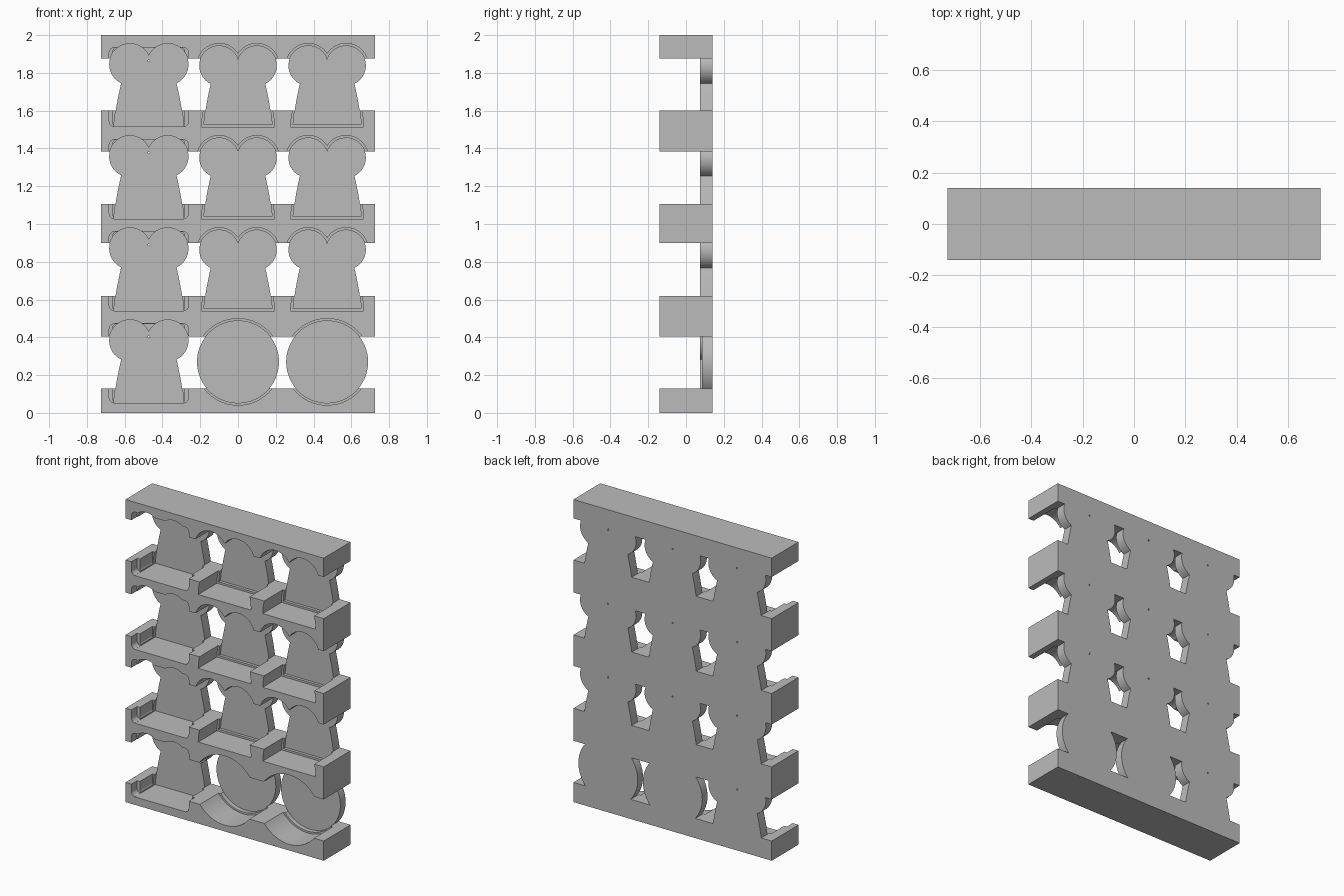
import bpy, bmesh, math

if "Cube" in bpy.data.objects:
    bpy.data.objects.remove(bpy.data.objects["Cube"])

HALF_W, HALF_D = 0.725, 0.14
PLATE_Y, STEP_Y, FRONT = 0.075, 0.055, -0.2
ROW = 0.4875

grey = bpy.data.materials.new("plain_grey")
grey.use_nodes = True
grey.diffuse_color = (0.5, 0.5, 0.5, 1)
grey.node_tree.nodes["Principled BSDF"].inputs["Base Color"].default_value = (0.5, 0.5, 0.5, 1)


def group(name):
    col = bpy.data.collections.new(name)
    bpy.context.scene.collection.children.link(col)
    return col


def prism(name, outline, y0, y1, col):
    """Extrude an x-z outline from y0 to y1."""
    bm = bmesh.new()
    face = bm.faces.new([bm.verts.new((x, y0, z)) for x, z in outline])
    ext = bmesh.ops.extrude_face_region(bm, geom=[face])
    verts = [v for v in ext["geom"] if isinstance(v, bmesh.types.BMVert)]
    bmesh.ops.translate(bm, verts=verts, vec=(0, y1 - y0, 0))
    bmesh.ops.recalc_face_normals(bm, faces=bm.faces)
    mesh = bpy.data.meshes.new(name)
    bm.to_mesh(mesh)
    bm.free()
    mesh.materials.append(grey)
    ob = bpy.data.objects.new(name, mesh)
    ob.hide_render = col is not scene_col
    col.objects.link(ob)
    return ob


def arc(cx, cz, r, a0, a1, n):
    return [(cx + r * math.cos(a0 + (a1 - a0) * i / n),
             cz + r * math.sin(a0 + (a1 - a0) * i / n)) for i in range(n + 1)]


def box(x, half, z0, z1):
    return [(x - half, z0), (x + half, z0), (x + half, z1), (x - half, z1)]


def rounded_box(x, half, z0, z1, r):
    pts = []
    corners = [(x + half - r, z1 - r), (x - half + r, z1 - r),
               (x - half + r, z0 + r), (x + half - r, z0 + r)]
    for i, (cx, cz) in enumerate(corners):
        pts += arc(cx, cz, r, i * math.pi / 2, (i + 1) * math.pi / 2, 6)
    return pts


def lobed(x, dz, r, lobe_z, base_half, base_z, grow=0.0):
    """Two round lobes over a flared body, mirrored about x."""
    cx, r = 0.1, r + grow
    side = [(base_half + grow, base_z - grow)]
    neck = (cx + r * math.cos(math.radians(-65)), lobe_z + r * math.sin(math.radians(-65)))
    for i in range(1, 8):
        t = i / 8
        side.append((base_half + grow + (neck[0] - base_half - grow) * t ** 1.4,
                     base_z + (neck[1] - base_z) * t))
    side += arc(cx, lobe_z, r, math.radians(-65), math.acos(-cx / r), 28)
    left = [(-px, pz) for px, pz in reversed(side[:-1])]
    return [(x + px, pz + dz) for px, pz in side + left]


def boolean(ob, col, operation):
    mod = ob.modifiers.new("bool", 'BOOLEAN')
    mod.operation = operation
    mod.operand_type = 'COLLECTION'
    mod.collection = col
    mod.solver = 'EXACT'
    bpy.ops.object.select_all(action='DESELECT')
    bpy.context.view_layer.objects.active = ob
    ob.select_set(True)
    bpy.ops.object.modifier_apply(modifier=mod.name)
    for helper in list(col.objects):
        bpy.data.objects.remove(helper)
    bpy.data.collections.remove(col)


scene_col = bpy.context.scene.collection
cutters, plates, pins = group("pocket_cutters"), group("back_plates"), group("pin_holes")

# Five horizontal bars
bars = [prism("rack_bar", box(0, HALF_W, z0, z1), -HALF_D, HALF_D, scene_col)
        for z0, z1 in [(0, 0.13), (0.405, 0.62), (0.9, 1.105), (1.385, 1.6), (1.875, 2)]]
bpy.ops.object.select_all(action='DESELECT')
for ob in bars:
    ob.select_set(True)
bpy.context.view_layer.objects.active = bars[0]
bpy.ops.object.join()
rack = bars[0]
rack.name = "display_rack"

# Pockets and back plates, row by row from the top
for row in range(4):
    dz = -ROW * row
    for x in (-0.472, 0, 0.472):
        pin_start = 0.1
        if x < 0:
            # Lobed pocket behind a stepped rectangular recess
            shape = lobed(x, dz, 0.11, 1.845, 0.185, 1.515)
            prism("recess", rounded_box(x, 0.21, 1.515 + dz, 1.935 + dz, 0.03),
                  FRONT, -0.08, cutters)
            prism("inner_recess", rounded_box(x, 0.19, 1.516 + dz, 1.934 + dz, 0.02),
                  FRONT - 0.01, 0.05, cutters)
            floor, pin_start = PLATE_Y, 0.05
        elif row < 3:
            # Lobed pocket with a slightly wider mouth
            shape = lobed(x, dz, 0.105, 1.838, 0.18, 1.527)
            prism("mouth", lobed(x, dz, 0.105, 1.838, 0.18, 1.527, 0.013),
                  FRONT - 0.01, STEP_Y, cutters)
            floor = PLATE_Y
        else:
            # Round pocket
            shape = arc(x, 0.27, 0.217, 0, math.tau, 72)[:-1]
            prism("mouth", arc(x, 0.27, 0.229, 0, math.tau, 72)[:-1],
                  FRONT - 0.01, STEP_Y, cutters)
            floor = 0.085
        prism("pocket", shape, FRONT, floor, cutters)
        prism("back_plate", shape, floor, HALF_D, plates)
        if row < 3 or x < 0:
            prism("pin_hole", arc(x, 1.865 + dz, 0.005, 0, math.tau, 8)[:-1],
                  pin_start, 0.2, pins)

boolean(rack, cutters, 'DIFFERENCE')
boolean(rack, plates, 'UNION')
boolean(rack, pins, 'DIFFERENCE')

# One material and soft shading on the curved walls
rack.data.materials.clear()
rack.data.materials.append(grey)
for poly in rack.data.polygons:
    poly.material_index = 0
bpy.ops.object.shade_smooth_by_angle(angle=math.radians(25))
